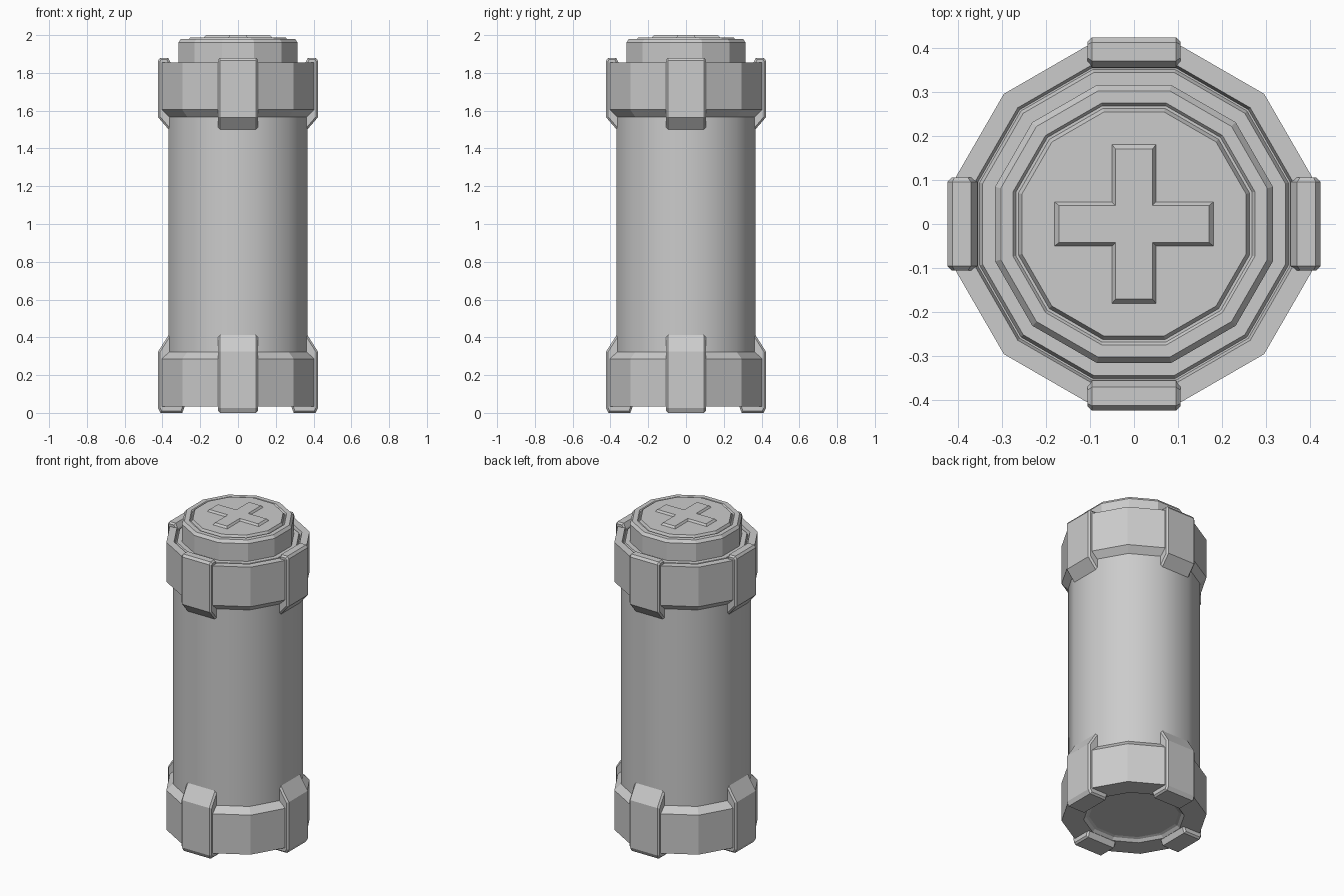
import bpy, bmesh
from math import pi, cos, sin

if "Cube" in bpy.data.objects:
    bpy.data.objects.remove(bpy.data.objects["Cube"])

SIDES = 12


def finish(name, bm):
    bmesh.ops.recalc_face_normals(bm, faces=bm.faces)
    me = bpy.data.meshes.new(name)
    bm.to_mesh(me)
    bm.free()
    ob = bpy.data.objects.new(name, me)
    bpy.context.collection.objects.link(ob)
    return ob


def loft(name, rings, cap=True):
    """Skin a stack of closed point loops and cap both ends."""
    bm = bmesh.new()
    loops = [[bm.verts.new(p) for p in ring] for ring in rings]
    n = len(loops[0])
    for a, b in zip(loops, loops[1:]):
        for i in range(n):
            j = (i + 1) % n
            bm.faces.new((a[i], a[j], b[j], b[i]))
    if cap:
        bm.faces.new(loops[0])
        bm.faces.new(loops[-1])
    return finish(name, bm)


def turned(name, profile, cap=True):
    """Twelve-sided solid from (distance to flat side, height) pairs."""
    k = 1 / cos(pi / SIDES)
    return loft(name, [[(r * k * cos((2 * i + 1) * pi / SIDES),
                         r * k * sin((2 * i + 1) * pi / SIDES), z)
                        for i in range(SIDES)] for r, z in profile], cap)


def clip(name, profile, turn, half=0.105, bevel=0.01):
    """Extruded side profile with chamfered side edges, turned about z."""
    bm = bmesh.new()
    a, b = [[bm.verts.new((r, s * half, z)) for r, z in profile] for s in (-1, 1)]
    n = len(profile)
    for i in range(n):
        j = (i + 1) % n
        bm.faces.new((a[i], a[j], b[j], b[i]))
    ends = [bm.faces.new(a), bm.faces.new(b)]
    bmesh.ops.recalc_face_normals(bm, faces=bm.faces)
    edges = list({e for f in ends for e in f.edges})
    bmesh.ops.bevel(bm, geom=edges, offset=bevel, segments=1, affect='EDGES')
    for v in bm.verts:
        x, y, z = v.co
        v.co = (x * cos(turn) - y * sin(turn), x * sin(turn) + y * cos(turn), z)
    return finish(name, bm)


# Smooth canister body
body = turned("body", [(0.367, 0.30), (0.367, 1.60)], cap=False)
body.data.polygons.foreach_set("use_smooth", [True] * len(body.data.polygons))

# Lower collar with recessed underside
turned("lower_collar", [(0.25, 0.055), (0.265, 0.05), (0.28, 0.035), (0.403, 0.035),
                        (0.403, 0.285), (0.365, 0.325), (0.34, 0.325)])

# Upper collar with grooved rim, rising into the round lid
turned("upper_collar", [(0.34, 1.565), (0.365, 1.565), (0.403, 1.605), (0.403, 1.855),
                        (0.36, 1.855), (0.354, 1.835), (0.35, 1.835), (0.343, 1.85),
                        (0.315, 1.85)])
turned("lid", [(0.315, 1.82), (0.315, 1.962), (0.302, 1.98), (0.274, 1.98),
               (0.268, 1.972), (0.262, 1.972), (0.254, 1.988)])

# Raised cross on the lid
def cross(length, w, z):
    quarter = [(length, -w), (length, w), (w, w)]
    pts = []
    for _ in range(4):
        pts += quarter
        quarter = [(-y, x) for x, y in quarter]
    return [(x, y, z) for x, y in pts]


loft("lid_cross", [cross(0.18, 0.05, 1.98), cross(0.18, 0.05, 1.988),
                   cross(0.17, 0.042, 2.0)])

# Four clips on each collar; the lower ones hook under as feet
upper = [(0.35, 1.50), (0.367, 1.50), (0.423, 1.565), (0.423, 1.865),
         (0.412, 1.88), (0.37, 1.88), (0.355, 1.85)]
lower = [(0.35, 0.413), (0.367, 0.413), (0.423, 0.325), (0.423, 0.025),
         (0.41, 0.0), (0.295, 0.0), (0.28, 0.04), (0.35, 0.06)]
for i in range(4):
    clip(f"upper_clip_{i + 1}", upper, i * pi / 2)
    clip(f"lower_clip_{i + 1}", lower, i * pi / 2)
